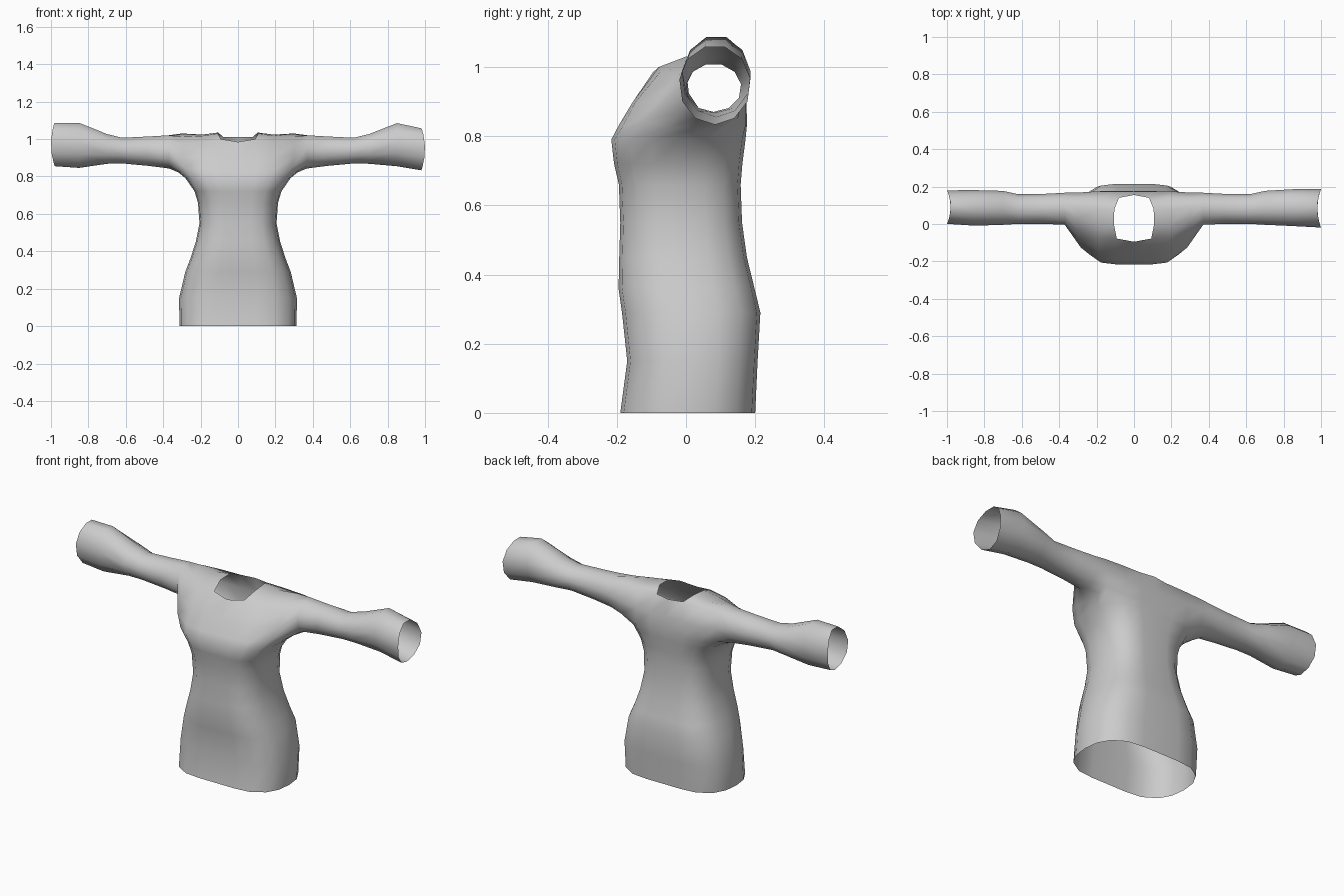
import bpy, bmesh, math

if "Cube" in bpy.data.objects:
    bpy.data.objects.remove(bpy.data.objects["Cube"])

bm = bmesh.new()
V = lambda x, y, z: bm.verts.new((x, y, z))

# torso rings: z, half width, front y, back y
RINGS = [(0, .313, -.19, .20), (.15, .315, -.17, .207), (.29, .282, -.185, .215),
         (.36, .255, -.195, .198), (.45, .226, -.193, .176), (.55, .206, -.19, .162),
         (.66, .214, -.194, .158), (.72, .232, -.208, .163), (.79, .28, -.216, .172)]
FX = [-.86, -.63, -.34, 0, .34, .63, .86]
FY = [.72, .95, 1, 1, 1, .95, .72]
SIDE = [(.97, .4), (1, 0), (.97, -.4)]


def ring(z, w, f, b):
    mid, h = (f + b) / 2, (b - f) / 2
    pts = [(x * w, mid - y * h) for x, y in zip(FX, FY)]
    pts += [(x * w, mid - y * h) for x, y in SIDE]
    pts += [(-x * w, mid + y * h) for x, y in zip(FX, FY)]
    pts += [(-x * w, mid + y * h) for x, y in SIDE]
    return [V(x, y, z) for x, y in pts]


def bridge(a, b):
    n = len(a)
    for i in range(n):
        bm.faces.new((a[i], a[(i + 1) % n], b[(i + 1) % n], b[i]))


rings = [ring(*r) for r in RINGS]
for a, b in zip(rings, rings[1:]):
    bridge(a, b)

# yoke rows running front to back over the shoulders: (x, y, z) for centre .. armhole
YOKE = [
    [(0, -.195, .83), (.10, -.195, .83), (.19, -.182, .83), (.285, -.125, .845)],
    [(0, -.153, .90), (.10, -.153, .90), (.19, -.145, .90), (.30, -.075, .91)],
    [(0, -.095, .985), (.092, -.078, 1.0), (.19, -.075, .985), (.30, -.03, .975)],
    [(0, 0, 1), (.108, 0, 1.03), (.19, -.005, 1.017), (.30, .025, 1.012)],
    [(0, .08, 1), (.105, .08, 1.035), (.19, .08, 1.024), (.30, .09, 1.03)],
    [(0, .155, 1.01), (.08, .14, 1.012), (.19, .14, 1.01), (.30, .14, 1.005)],
    [(0, .175, .92), (.10, .175, .92), (.19, .175, .92), (.30, .168, .93)],
    [(0, .176, .83), (.10, .176, .83), (.19, .172, .83), (.295, .15, .85)],
]
grid = []
for r, row in enumerate(YOKE):
    full = [(-x, y, z) for x, y, z in row[:0:-1]] + row
    grid.append([None if r in (3, 4) and c == 3 else V(*p) for c, p in enumerate(full)])
for r in range(7):
    for c in range(6):
        q = (grid[r][c], grid[r][c + 1], grid[r + 1][c + 1], grid[r + 1][c])
        if None not in q and not (2 <= r <= 4 and c in (2, 3)):
            bm.faces.new(q)

# underarm points close the ring between torso and yoke
under = {s: [V(s * x, y, z) for x, y, z in
             ((.312, -.05, .825), (.318, .03, .822), (.312, .10, .83))] for s in (1, -1)}
bridge(rings[-1], grid[0] + under[1] + grid[7][::-1] + under[-1][::-1])

# sleeves: x, y min, y max, z min, z max
ARM = [(.37, -.005, .168, .843, 1.024), (.48, 0, .162, .857, 1.017), (.62, 0, .16, .87, 1.01),
       (.70, -.005, .178, .868, 1.03)]
CUFF = {1: [(.85, -.012, .187, .855, 1.09), (.99, -.02, .187, .833, 1.062)],
        -1: [(.85, -.01, .182, .846, 1.092), (.99, 0, .181, .855, 1.092)]}
for s in (1, -1):
    col = 6 if s > 0 else 0
    u = under[s]
    loop = [u[1], u[0]] + [grid[r][col] for r in range(8)] + [u[2]]
    n = len(loop)
    for x, y0, y1, z0, z1 in ARM + CUFF[s]:
        new = []
        for k in range(n):
            a = 2 * math.pi * k / n
            c = math.cos(a)
            dx = .01 - .02 * c * c if x > .9 else 0
            new.append(V(s * (x + dx), (y0 + y1) / 2 - math.sin(a) * (y1 - y0) / 2,
                         (z0 + z1) / 2 - c * (z1 - z0) / 2))
        bridge(loop, new)
        loop = new

bmesh.ops.recalc_face_normals(bm, faces=bm.faces)
me = bpy.data.meshes.new("sweater")
bm.to_mesh(me)
bm.free()
ob = bpy.data.objects.new("sweater", me)
bpy.context.collection.objects.link(ob)
bpy.context.view_layer.objects.active = ob
ob.select_set(True)
bpy.ops.object.shade_smooth_by_angle(angle=math.radians(60))
